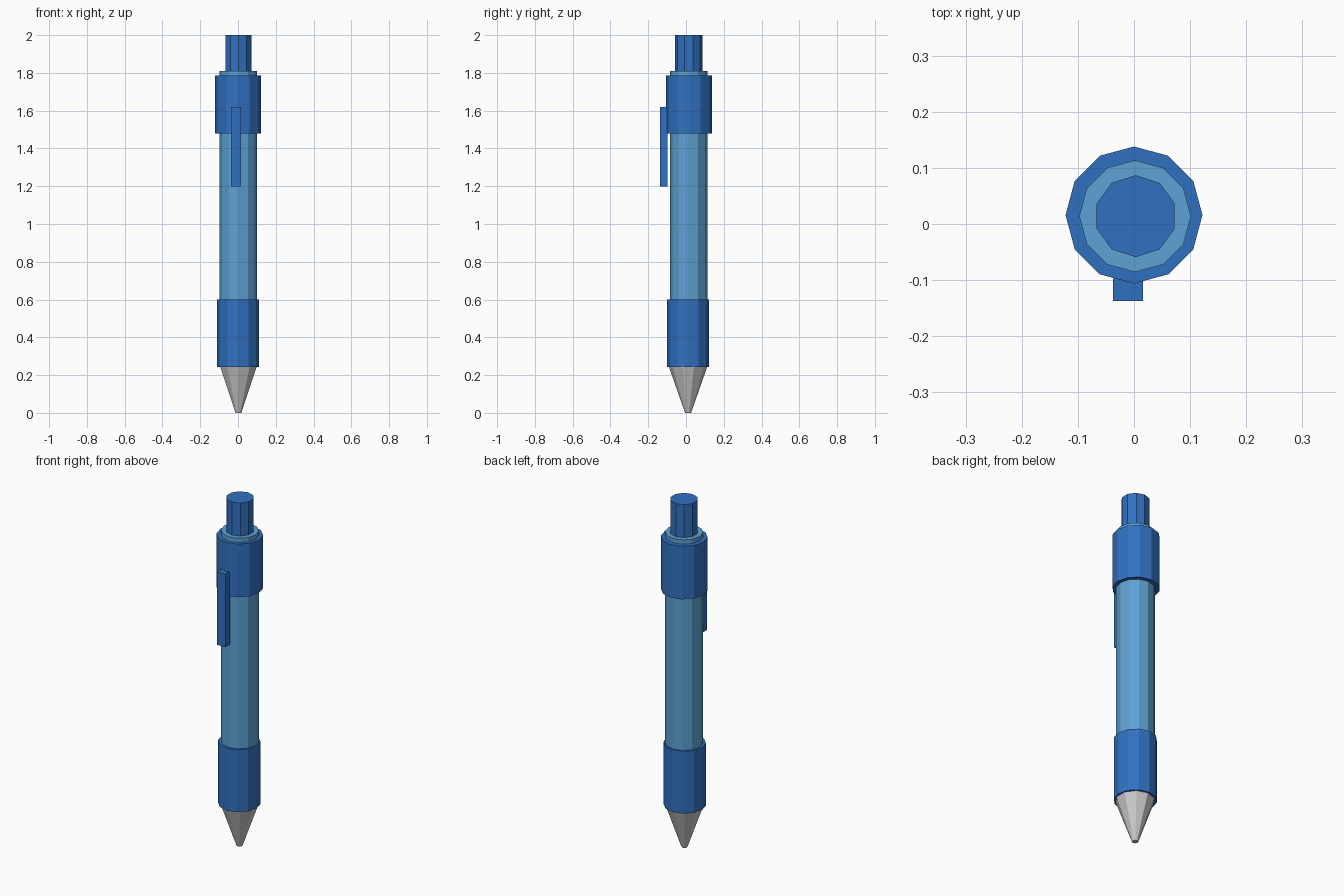
import bpy
import math

if "Cube" in bpy.data.objects:
    bpy.data.objects.remove(bpy.data.objects["Cube"])


def material(name, color):
    m = bpy.data.materials.new(name)
    m.diffuse_color = (*color, 1)
    m.use_nodes = True
    m.node_tree.nodes["Principled BSDF"].inputs["Base Color"].default_value = m.diffuse_color
    return m


dark_blue = material("dark_blue", (0.03, 0.165, 0.53))
light_blue = material("light_blue", (0.11, 0.36, 0.66))


def tube(name, sides, r_low, r_high, z_low, z_high, mat=None, x=0.0, y=0.014):
    """Faceted cylinder or cone with a corner pointing along y."""
    bpy.ops.mesh.primitive_cone_add(
        vertices=sides, radius1=r_low, radius2=r_high,
        depth=z_high - z_low, location=(x, y, (z_low + z_high) / 2))
    obj = bpy.context.object
    obj.name = name
    if mat:
        obj.data.materials.append(mat)
    return obj


# Writing tip, its top tucked into the grip
tube("tip", 10, 0.016, 0.107, 0.0, 0.26, x=0.002, y=0.011)

# Barrel with the grip and upper collar around it
tube("barrel", 12, 0.0995, 0.0995, 0.3, 1.81, light_blue, x=0.002)
tube("grip", 12, 0.111, 0.111, 0.242, 0.60, dark_blue, y=0.011)
tube("collar", 12, 0.122, 0.122, 1.48, 1.785, dark_blue, y=0.016)

# Push button
tube("button", 10, 0.073, 0.073, 1.75, 2.0, dark_blue, x=0.003)

# Pocket clip, slightly left of centre on the front
bpy.ops.mesh.primitive_cube_add(size=1, location=(-0.0105, -0.1175, 1.409))
clip = bpy.context.object
clip.name = "clip"
clip.scale = (0.053, 0.040, 0.42)
bpy.ops.object.transform_apply(location=False, rotation=False, scale=True)
clip.data.materials.append(dark_blue)
